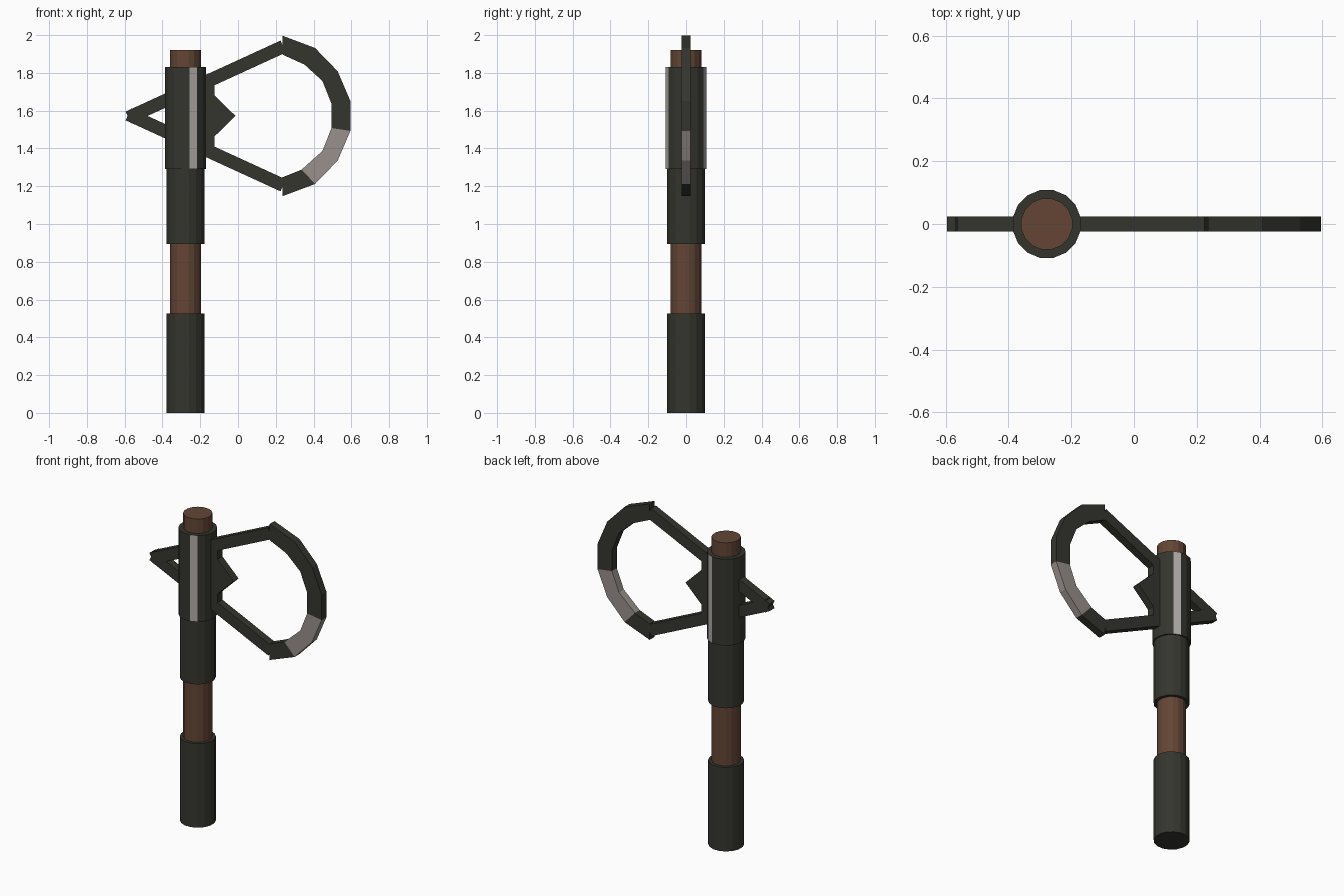
import bpy, bmesh, math
from mathutils import Vector

if "Cube" in bpy.data.objects:
    bpy.data.objects.remove(bpy.data.objects["Cube"])

CX, MID, HALF = -0.278, 1.572, 0.024   # shaft x, head centre height, plate half thickness


def material(name, rgb):
    m = bpy.data.materials.new(name)
    m.diffuse_color = (*rgb, 1)
    m.use_nodes = True
    m.node_tree.nodes["Principled BSDF"].inputs["Base Color"].default_value = m.diffuse_color
    return m


DARK = material("dark metal", (0.036, 0.036, 0.028))
WOOD = material("brown wood", (0.125, 0.060, 0.036))
STRIP = material("pale strip", (0.44, 0.41, 0.39))
GREY = material("warm grey", (0.32, 0.28, 0.26))


def finish(name, bm, mats):
    bmesh.ops.recalc_face_normals(bm, faces=bm.faces)
    me = bpy.data.meshes.new(name)
    bm.to_mesh(me)
    bm.free()
    for m in mats:
        me.materials.append(m)
    ob = bpy.data.objects.new(name, me)
    bpy.context.collection.objects.link(ob)
    return ob


def tube(name, r, z0, z1, *mats):
    """Sixteen-sided cylinder with a flat side facing the front."""
    bm = bmesh.new()
    ring = [(CX + r * math.cos(a), r * math.sin(a))
            for a in (math.radians(11.25 + 22.5 * i) for i in range(16))]
    base = bm.faces.new([bm.verts.new((x, y, z0)) for x, y in ring])
    top = bmesh.ops.extrude_face_region(bm, geom=[base], use_keep_orig=True)
    bmesh.ops.translate(bm, vec=(0, 0, z1 - z0),
                        verts=[v for v in top["geom"] if isinstance(v, bmesh.types.BMVert)])
    return finish(name, bm, mats)


def plate(name, pts, mat):
    """Flat plate from an outline of (x, height above head centre)."""
    bm = bmesh.new()
    face = bm.faces.new([bm.verts.new((x, -HALF, MID + z)) for x, z in pts])
    back = bmesh.ops.extrude_face_region(bm, geom=[face], use_keep_orig=True)
    bmesh.ops.translate(bm, vec=(0, 2 * HALF, 0),
                        verts=[v for v in back["geom"] if isinstance(v, bmesh.types.BMVert)])
    return finish(name, bm, [mat])


# Shaft, grip and sleeves
tube("wooden_shaft", 0.083, 0.02, 1.92, WOOD)
tube("lower_grip", 0.102, 0.0, 0.525, DARK)
tube("middle_sleeve", 0.102, 0.895, 1.30, DARK)
collar = tube("head_collar", 0.11, 1.29, 1.83, DARK, STRIP)

# Pale strips: one collar side at the front right and one at the back right
for p in collar.data.polygons:
    if abs(p.normal.z) < 0.1:
        ang = abs(math.degrees(math.atan2(p.normal.y, p.normal.x)))
        if abs(ang - 67.5) < 5:
            p.material_index = 1

# Crossing straight bars, from the rear point through the collar to the curved blade
bar = [(-0.595, 0.023), (-0.566, -0.040), (0.254, 0.336), (0.225, 0.399)]
for label, s in (("upper", 1), ("lower", -1)):
    plate(label + "_bar", [(x, s * z) for x, z in bar], DARK)

# Pointed inner spike
spike = [(CX, 0.17), (-0.124, 0.17), (-0.124, 0.108), (-0.013, 0)]
plate("inner_spike", spike + [(x, -z) for x, z in spike[-2::-1]], DARK)

# Curved blade: outer and inner outlines from top to bottom
outer = [(0.235, 0.425), (0.408, 0.360), (0.528, 0.236), (0.595, 0.079)]
inner = [(0.235, 0.325), (0.352, 0.272), (0.447, 0.185), (0.495, 0.064)]
outer += [(x, -z) for x, z in reversed(outer)]
inner += [(x, -z) for x, z in reversed(inner)]
inner[6] = (0.337, -0.284)


def arc(name, a, b, mat):
    plate(name, outer[a:b + 1] + inner[a:b + 1][::-1], mat)


arc("upper_blade", 0, 4, DARK)
arc("grey_blade_section", 4, 6, GREY)
arc("lower_blade", 6, 7, DARK)
